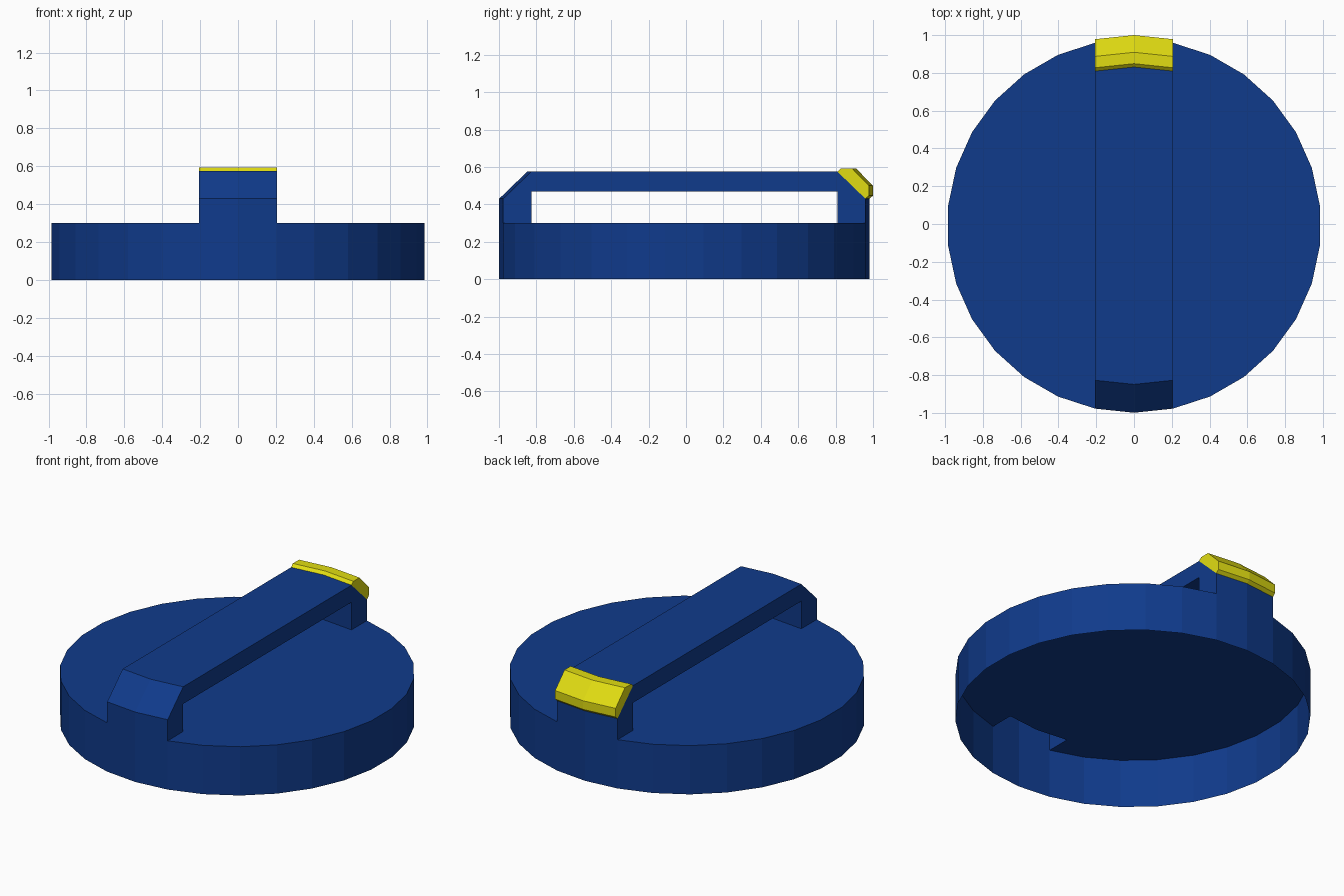
import bpy, bmesh
from math import sin, cos, tau

if "Cube" in bpy.data.objects:
    bpy.data.objects.remove(bpy.data.objects["Cube"])

R, CY, SIDES = 0.99, -0.009, 30
RIM, DEPTH = 0.30, 0.15          # disc height, handle post depth
STEP = tau / SIDES
XS = [R * sin(i * STEP) for i in (-1, 0, 1)]    # handle spans two rim facets
YS = [R * cos(i * STEP) for i in (-1, 0, 1)]


def material(name, color):
    m = bpy.data.materials.new(name)
    m.diffuse_color = (*color, 1)
    m.use_nodes = True
    m.node_tree.nodes["Principled BSDF"].inputs["Base Color"].default_value = m.diffuse_color
    return m


def finish(bm, name, mat):
    bmesh.ops.remove_doubles(bm, verts=bm.verts, dist=1e-5)
    bmesh.ops.recalc_face_normals(bm, faces=bm.faces)
    me = bpy.data.meshes.new(name)
    bm.to_mesh(me)
    bm.free()
    me.materials.append(mat)
    ob = bpy.data.objects.new(name, me)
    bpy.context.collection.objects.link(ob)
    return ob


def loft(name, mat, sections, skip=()):
    """Join matching closed sections along x, cap both ends, leave skipped sides open."""
    bm = bmesh.new()
    rows = [[bm.verts.new(p) for p in s] for s in sections]
    n = len(rows[0])
    for a, b in zip(rows, rows[1:]):
        for i in range(n):
            if i not in skip:
                j = (i + 1) % n
                bm.faces.new((a[i], a[j], b[j], b[i]))
    bm.faces.new(rows[0])
    bm.faces.new(rows[-1])
    return finish(bm, name, mat)


blue = material("blue", (0.005, 0.043, 0.26))
yellow = material("yellow", (0.75, 0.72, 0.006))

# Hollow disc, open below, with openings in its top under both handle posts
bm = bmesh.new()
ring = [(R * sin(i * STEP), R * cos(i * STEP) + CY) for i in range(SIDES)]
for i in range(SIDES):
    a, b = ring[i], ring[(i + 1) % SIDES]
    bm.faces.new([bm.verts.new((*p, z)) for p, z in
                  ((a, 0), (b, 0), (b, RIM), (a, RIM))])
half = SIDES // 2
top = []
for i, (x, y) in enumerate(ring):
    s = DEPTH if i in (half - 1, half, half + 1) else \
        -DEPTH if i in (0, 1, SIDES - 1) else 0
    if i in (half - 1, SIDES - 1):
        top.append((x, y))
    top.append((x, y + s))
    if i in (half + 1, 1):
        top.append((x, y))
bm.faces.new([bm.verts.new((x, y, RIM)) for x, y in top])
finish(bm, "hollow_disc", blue)

# Bridge handle with bevelled ends, open at the feet
sections = []
for x, y in zip(XS, YS):
    o, i = y, y - DEPTH
    prof = [(-o, RIM), (-o, 0.43), (-i, 0.575), (i, 0.575), (o, 0.43),
            (o, RIM), (i, RIM), (i, 0.47), (-i, 0.47), (-i, RIM)]
    sections.append([(x, py + CY, z) for py, z in prof])
loft("handle", blue, sections, skip=(5, 9))

# Yellow marker plate wrapped over the back bevel
sections = []
for x, y in zip(XS, YS):
    o = y + CY
    prof = [(o - 0.15, 0.575), (o - 0.132, 0.592), (o - 0.072, 0.592),
            (o + 0.019, 0.50), (o + 0.019, 0.447), (o, 0.43)]
    sections.append([(x, py, z) for py, z in prof])
loft("pointer_marker", yellow, sections, skip=(5,))
